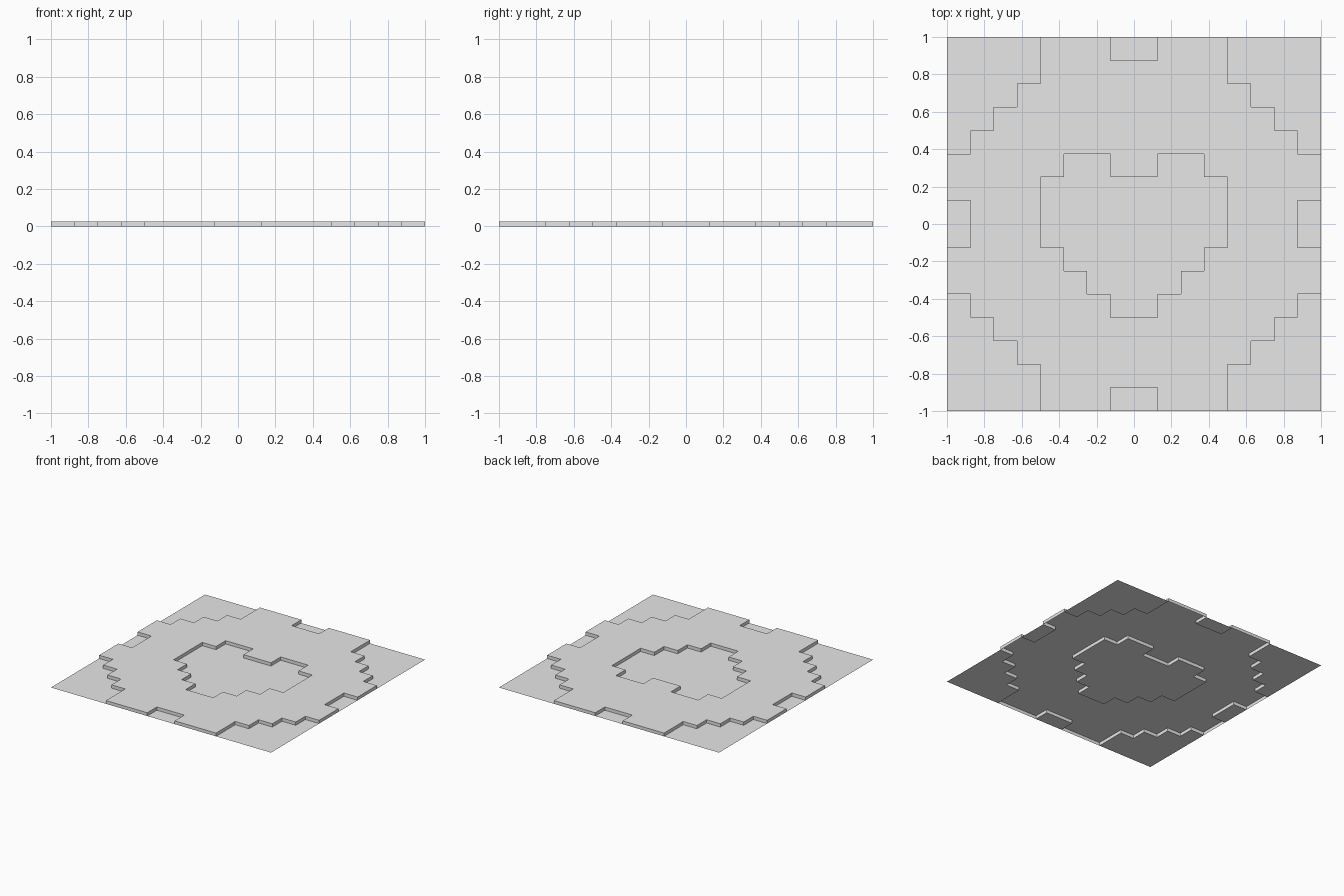
import bpy
import bmesh

cube = bpy.data.objects.get("Cube")
if cube:
    bpy.data.objects.remove(cube, do_unlink=True)

CELLS = 16
STEP = 2 / CELLS
HEIGHT = 0.027

# Half-widths in cells, keyed by the row counted from the middle line
CORNER_START = {3: 7, 4: 6, 5: 5, 6: 4, 7: 4}
HEART_ROWS = {2: (1, 3), 1: (0, 4), 0: (0, 4), -1: (0, 4),
              -2: (0, 3), -3: (0, 2), -4: (0, 1)}


def is_low(x, y):
    """True for cells in the corners, the edge notches and the heart."""
    col, row = abs(x) / STEP, y / STEP
    arow = abs(row)
    if col > CORNER_START.get(int(arow), CELLS):
        return True
    if (col > 7 and arow < 1) or (arow > 7 and col < 1):
        return True
    inner, outer = HEART_ROWS.get(round(row - 0.5), (0, 0))
    return inner < col < outer


# Single-colour material
grey = bpy.data.materials.new("light_grey")
grey.use_nodes = True
colour = (0.8, 0.8, 0.8, 1)
grey.diffuse_color = colour
grey.node_tree.nodes["Principled BSDF"].inputs["Base Color"].default_value = colour

# Thin open sheet, with the medallion pushed up and its rim walls kept
bm = bmesh.new()
bmesh.ops.create_grid(bm, x_segments=CELLS, y_segments=CELLS, size=1)
raised = []
for face in bm.faces:
    centre = face.calc_center_median()
    if not is_low(centre.x, centre.y):
        raised.append(face)
result = bmesh.ops.extrude_face_region(bm, geom=raised)
top_verts = [v for v in result["geom"] if isinstance(v, bmesh.types.BMVert)]
bmesh.ops.translate(bm, verts=top_verts, vec=(0, 0, HEIGHT))
leftover = [f for f in raised if f.is_valid]
if leftover:
    bmesh.ops.delete(bm, geom=leftover, context="FACES")

mesh = bpy.data.meshes.new("heart_relief_plate")
bm.to_mesh(mesh)
bm.free()
mesh.materials.append(grey)
plate = bpy.data.objects.new("heart_relief_plate", mesh)
bpy.context.collection.objects.link(plate)
